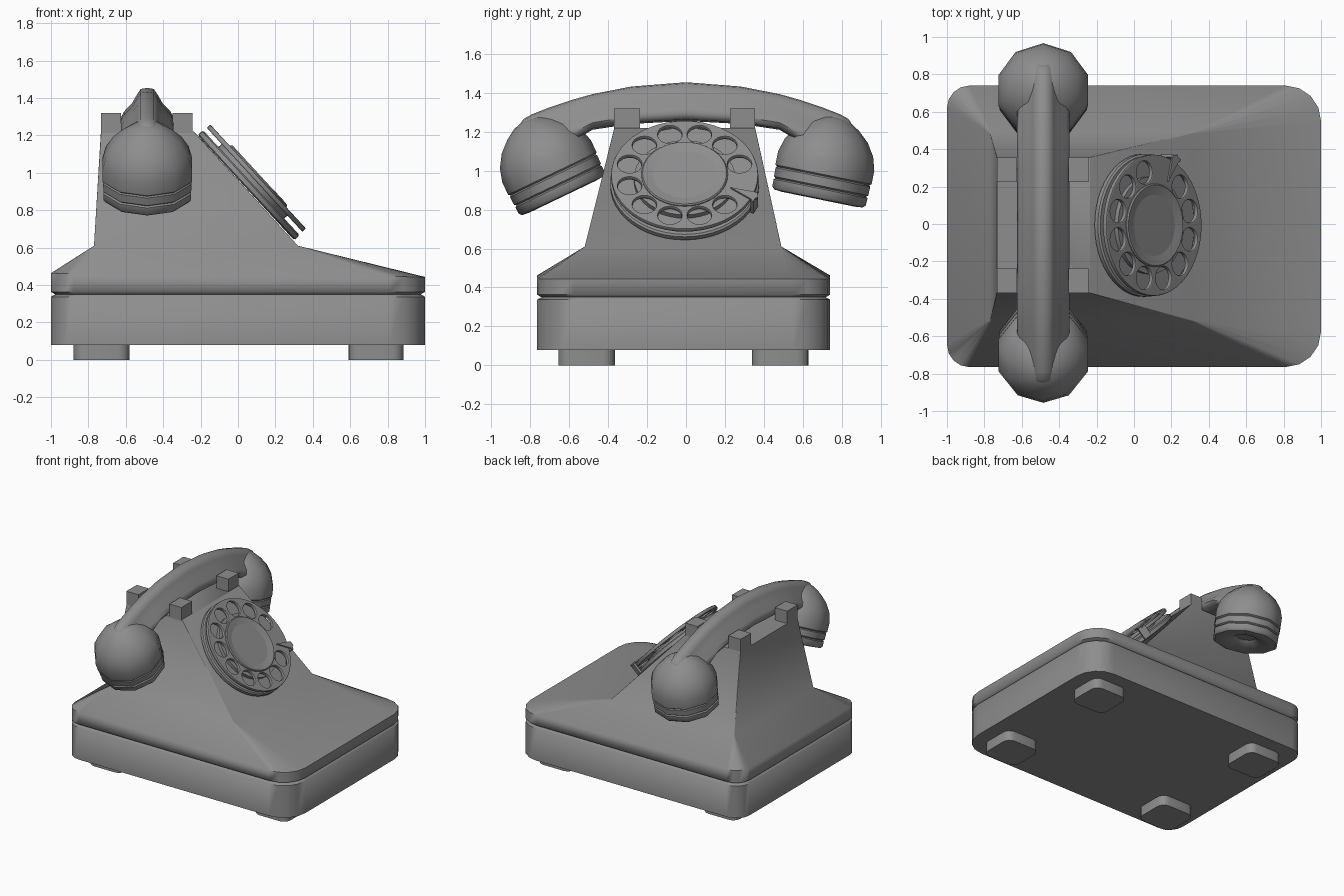
import bpy, bmesh
from math import sin, cos, pi, radians
from mathutils import Matrix, Vector

if "Cube" in bpy.data.objects:
    bpy.data.objects.remove(bpy.data.objects["Cube"])

GREY = bpy.data.materials.new("dark_grey")
GREY.diffuse_color = (0.27, 0.27, 0.27, 1)
GREY.use_nodes = True
GREY.node_tree.nodes["Principled BSDF"].inputs["Base Color"].default_value = GREY.diffuse_color


def finish(ob, angle=35):
    ob.data.materials.append(GREY)
    bpy.ops.object.select_all(action='DESELECT')
    ob.select_set(True)
    bpy.context.view_layer.objects.active = ob
    bpy.ops.object.shade_smooth_by_angle(angle=radians(angle))
    return ob


def loft(name, rings, matrix=None, angle=35):
    """Skin a list of equal-length point rings and cap both ends."""
    bm = bmesh.new()
    vr = [[bm.verts.new(p) for p in ring] for ring in rings]
    n = len(vr[0])
    for a, b in zip(vr, vr[1:]):
        for i in range(n):
            j = (i + 1) % n
            bm.faces.new((a[i], a[j], b[j], b[i]))
    bm.faces.new(vr[0])
    bm.faces.new(vr[-1])
    bmesh.ops.recalc_face_normals(bm, faces=bm.faces)
    me = bpy.data.meshes.new(name)
    bm.to_mesh(me)
    bm.free()
    ob = bpy.data.objects.new(name, me)
    bpy.context.collection.objects.link(ob)
    if matrix:
        ob.matrix_world = matrix
    return finish(ob, angle)


def rounded(x0, x1, y0, y1, z, r_left, r_right, tilt=0.0, seg=4):
    pts = []
    for k, (cx, cy, sx, sy, r) in enumerate(((x1, y1, -1, -1, r_right), (x0, y1, 1, -1, r_left),
                                             (x0, y0, 1, 1, r_left), (x1, y0, -1, 1, r_right))):
        for s in range(seg + 1):
            a = pi / 2 * (k + s / seg)
            x, y = cx + sx * r + r * cos(a), cy + sy * r + r * sin(a)
            pts.append((x, y, z + tilt * x))
    return pts


def box(name, x0, x1, y0, y1, z0, z1, matrix=None):
    return loft(name, [[(x0, y0, z), (x1, y0, z), (x1, y1, z), (x0, y1, z)] for z in (z0, z1)], matrix)


def lathe(name, profile, seg, matrix, angle=35):
    rings = [[(r * cos(pi / 2 + 2 * pi * i / seg), r * sin(pi / 2 + 2 * pi * i / seg), h)
              for i in range(seg)] for r, h in profile]
    return loft(name, rings, matrix, angle)


# Base with groove, and sloping shoulders rising into the pedestal
def outline(inset, z, tilt=0.0):
    return rounded(-1 + inset, 1 - inset, -0.765 + inset, 0.74 - inset, z, 0.12, 0.19, tilt)


loft("base_and_body", [
    outline(0, 0.08), outline(0, 0.337), outline(0.022, 0.35), outline(0, 0.363),
    outline(0, 0.453, -0.01),
    rounded(-0.77, 0.32, -0.52, 0.49, 0.61, 0.006, 0.006),
    rounded(-0.733, -0.235, -0.368, 0.355, 1.22, 0.004, 0.004)], angle=60)

# Four feet
for sx, x0, x1 in (("left", -0.88, -0.58), ("right", 0.59, 0.885)):
    for sy, y0, y1 in (("front", -0.655, -0.365), ("back", 0.34, 0.63)):
        loft(f"foot_{sy}_{sx}", [rounded(x0, x1, y0, y1, z, 0.06, 0.06) for z in (0, 0.09)])

# Cradle prongs on the four top corners
for x0, x1 in ((-0.733, -0.625), (-0.35, -0.243)):
    for y0, y1 in ((-0.37, -0.237), (0.225, 0.355)):
        box("cradle_prong", x0, x1, y0, y1, 1.20, 1.32)

# Dial frame: local x = world y, local z = outward from the sloped face
u, v, n = Vector((0, 1, 0)), Vector((-0.677, 0, 0.736)), Vector((0.736, 0, 0.677))
dial = Matrix((u, v, n)).transposed().to_4x4()
dial.translation = (0.048, -0.007, 0.925)

lathe("dial_plate", [(0.37, -0.008), (0.382, 0), (0.382, 0.024), (0.372, 0.032)], 48, dial)
lathe("dial_hub", [(0.26, 0.02), (0.26, 0.058)], 40, dial)

# Finger wheel: filled outline with eleven holes
cu = bpy.data.curves.new("finger_wheel", 'CURVE')
cu.dimensions = '2D'
cu.fill_mode = 'BOTH'
cu.extrude = 0.007
cu.bevel_depth = 0.006
cu.bevel_resolution = 1
cu.offset = -0.006


def circle(cx, cy, r, seg):
    sp = cu.splines.new('POLY')
    sp.points.add(seg - 1)
    for i, p in enumerate(sp.points):
        a = 2 * pi * i / seg
        p.co = (cx + r * cos(a), cy + r * sin(a), 0, 1)
    sp.use_cyclic_u = True


circle(0, 0, 0.378, 48)
for k in range(11):
    a = radians(15 + 30 * k)
    circle(0.292 * cos(a), 0.292 * sin(a), 0.062, 20)
wheel = bpy.data.objects.new("finger_wheel", cu)
bpy.context.collection.objects.link(wheel)
wheel.matrix_world = dial @ Matrix.Translation((0, 0, 0.068))
bpy.ops.object.select_all(action='DESELECT')
wheel.select_set(True)
bpy.context.view_layer.objects.active = wheel
bpy.ops.object.convert(target='MESH')
finish(bpy.context.view_layer.objects.active)

# Raised rim and dished centre of the dial
lathe("dial_centre", [(0.222, 0.06), (0.222, 0.086), (0.216, 0.093), (0.208, 0.092), (0.16, 0.080),
                      (0.10, 0.071), (0.04, 0.067)], 40, dial)

# Finger stop: pointed blade on a bracket
loft("finger_stop", [[(0.235, -0.10, h), (0.345, -0.185, h), (0.378, -0.17, h), (0.372, -0.135, h)]
                     for h in (0.084, 0.094)], dial)
box("finger_stop_bracket", 0.345, 0.36, -0.03, 0.03, 0.0, 0.094,
    dial @ Matrix.Rotation(radians(-25), 4, 'Z') @ Matrix.Translation((0.043, 0, 0)))

# Handset grip: narrow ridge on top, wide underside, swept along y
HX = -0.485
half = [(0.0, 1.0), (0.035, 0.97), (0.055, 0.82), (0.08, 0.6), (0.125, 0.36), (0.14, 0.2), (0.12, 0.04), (0.0, 0.0)]
section = half + [(-x, t) for x, t in half[-2:0:-1]]
stations = [(0.86, 1.225, 1.06, 0.75), (0.835, 1.265, 1.06, 0.9), (0.79, 1.29, 1.07, 1), (0.70, 1.325, 1.10, 1),
            (0.58, 1.365, 1.15, 1), (0.48, 1.393, 1.21, 1), (0.28, 1.432, 1.24, 1), (0.0, 1.454, 1.255, 1)]
path = [(-y, t, b, w) for y, t, b, w in stations] + stations[-2::-1]
loft("handset_grip", [[(HX + x * w, y, b + (t - b) * k) for x, k in section] for y, t, b, w in path], angle=60)

# Ten-sided ear and mouth cups
cup = [(0.03, 0.045), (0.07, 0.045), (0.10, 0.02), (0.19, 0.0), (0.232, 0.004), (0.245, 0.018), (0.246, 0.055),
       (0.237, 0.062), (0.247, 0.07), (0.248, 0.115), (0.242, 0.122), (0.252, 0.13), (0.252, 0.20),
       (0.232, 0.27), (0.19, 0.335), (0.135, 0.385), (0.08, 0.42), (0.03, 0.435)]
for name, y, z, tilt in (("ear_cup", -0.63, 0.868, 25.6), ("mouth_cup", 0.68, 0.853, -11.5)):
    lathe(name, cup, 10, Matrix.Translation((HX, y, z)) @ Matrix.Rotation(radians(tilt), 4, 'X'), 40)
